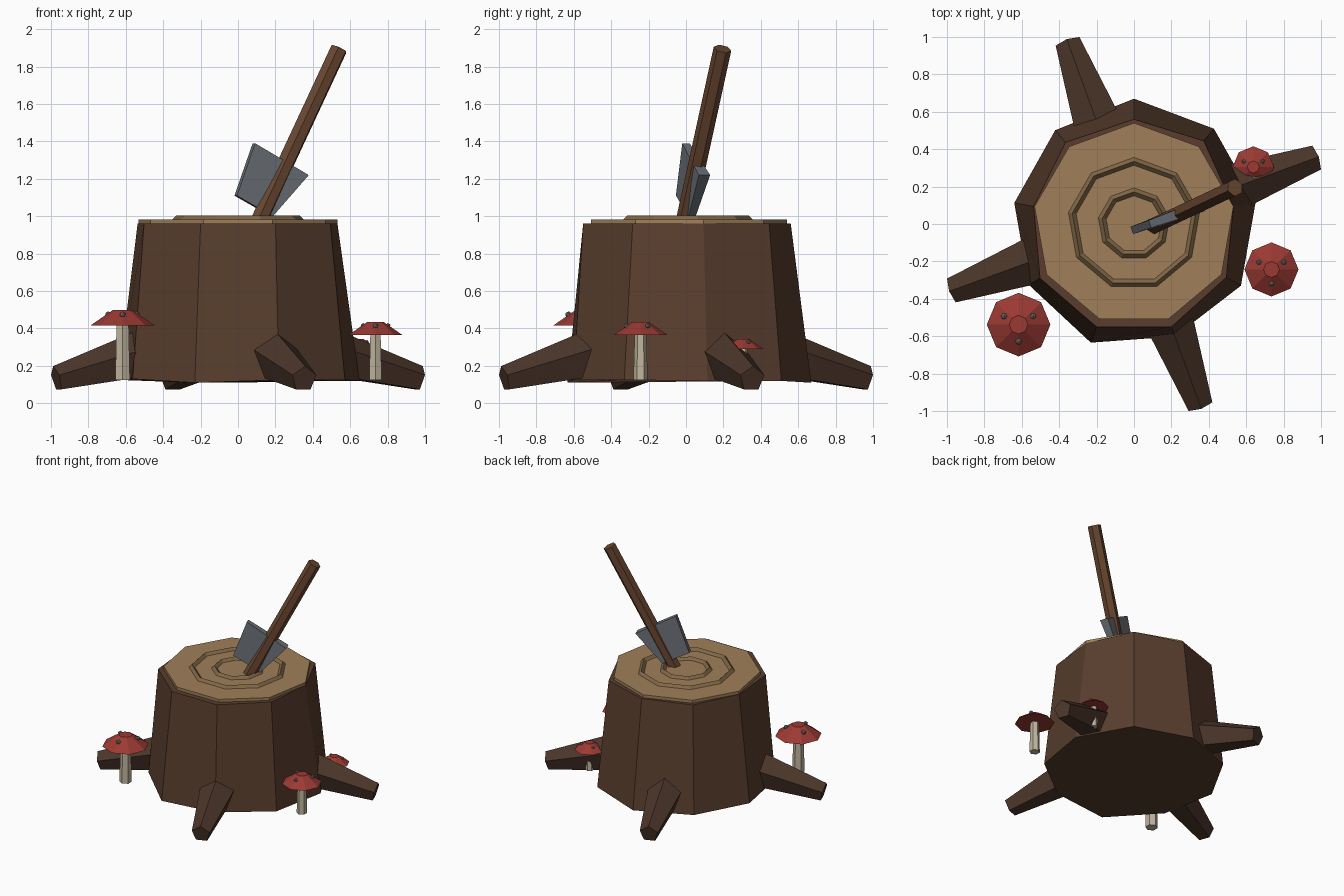
import bpy, bmesh, math
from mathutils import Vector

if "Cube" in bpy.data.objects:
    bpy.data.objects.remove(bpy.data.objects["Cube"])


def material(name, rgb):
    m = bpy.data.materials.new(name)
    m.diffuse_color = (*rgb, 1)
    m.use_nodes = True
    m.node_tree.nodes["Principled BSDF"].inputs["Base Color"].default_value = m.diffuse_color
    return m


bark = material("bark", (0.100, 0.048, 0.027))
root_bark = material("root_bark", (0.072, 0.037, 0.023))
cut_wood = material("cut_wood", (0.35, 0.215, 0.10))
ring_wood = material("ring_wood", (0.22, 0.135, 0.062))
handle_wood = material("handle_wood", (0.14, 0.062, 0.030))
steel = material("steel", (0.15, 0.165, 0.185))
red = material("red", (0.33, 0.042, 0.032))
cream = material("cream", (0.52, 0.46, 0.34))


def loft(name, rings, mat):
    """Closed flat-faced solid skinned over rings of equal vertex count."""
    bm = bmesh.new()
    loops = [[bm.verts.new(p) for p in ring] for ring in rings]
    n = len(loops[0])
    for a, b in zip(loops, loops[1:]):
        for i in range(n):
            j = (i + 1) % n
            bm.faces.new((a[i], a[j], b[j], b[i]))
    bm.faces.new(loops[0])
    bm.faces.new(loops[-1])
    bmesh.ops.recalc_face_normals(bm, faces=bm.faces)
    mesh = bpy.data.meshes.new(name)
    bm.to_mesh(mesh)
    bm.free()
    ob = bpy.data.objects.new(name, mesh)
    bpy.context.collection.objects.link(ob)
    mesh.materials.append(mat)
    return ob


def polar(r, deg, z, c=(0, 0)):
    a = math.radians(deg)
    return Vector((c[0] + r * math.cos(a), c[1] + r * math.sin(a), z))


def ngon(n, r, z, c=(0, 0), start=90):
    return [polar(r, start + 360 * i / n, z, c) for i in range(n)]


def beam(name, p0, p1, r0, r1, n, mat):
    """Tapered n-sided beam with one corner facing up."""
    p0, p1 = Vector(p0), Vector(p1)
    d = (p1 - p0).normalized()
    side = d.cross(Vector((0, 0, 1))).normalized()
    up = side.cross(d)
    ts = [2 * math.pi * i / n for i in range(n)]
    rings = [[p + r * (up * math.cos(t) + side * math.sin(t)) for t in ts]
             for p, r in ((p0, r0), (p1, r1))]
    return loft(name, rings, mat)


# Nine-sided stump with slightly uneven radii
base_r = [.67, .655, .65, .65, .675, .64, .66, .66, .665]
top_r = [.56, .57, .545, .58, .585, .585, .57, .54, .58]
base_z = [.11, .12, .125, .13, .11, .125, .125, .12, .12]
loft("stump", [[polar(r, 90 + 40 * i, z) for i, (r, z) in enumerate(zip(base_r, base_z))],
               [polar(r, 90 + 40 * i, .96) for i, r in enumerate(top_r)]], bark)

# Cut face and growth rings
loft("cut_face", [ngon(9, .54, .95), ngon(9, .54, .983)], cut_wood)
for name, r in (("outer_growth_ring", .335), ("inner_growth_ring", .172)):
    bpy.ops.mesh.primitive_torus_add(location=(0, 0, .981), rotation=(0, 0, math.pi / 2),
                                     major_segments=9, minor_segments=4,
                                     major_radius=r, minor_radius=.023)
    bpy.context.object.name = name
    bpy.context.object.data.materials.append(ring_wood)

# Four five-sided roots
for i in range(4):
    a = 20 + 90 * i
    beam(f"root_{i + 1}", polar(.45, a, .28), polar(1.034, a, .13), .148, .071, 5, root_bark)

# Mushrooms: stem, faceted cap and three grey spots each
spot_grey = material("spot_grey", (0.2, 0.2, 0.19))
for k, (x, y, s, z) in enumerate([(-.617, -.538, 1, .417), (.735, -.243, .85, .365),
                                  (.638, .305, .65, .29)], 1):
    c = (x, y)
    loft(f"mushroom_stem_{k}", [ngon(6, .045 * s, .125, c), ngon(6, .037 * s, z + .02 * s, c)], cream)
    loft(f"mushroom_cap_{k}", [ngon(8, .17 * s, z, c), ngon(8, .05 * s, z + .083 * s, c)], red)
    for i in range(3):
        bpy.ops.mesh.primitive_ico_sphere_add(subdivisions=1, radius=.018 * s,
                                              location=polar(.09 * s, 30 + 120 * i, z + .057 * s, c))
        bpy.context.object.name = f"mushroom_spot_{k}_{i + 1}"
        bpy.context.object.data.materials.append(spot_grey)

# Axe handle leaning out of the stump
beam("axe_handle", (.10, -.012, .95), (.54, .195, 1.895), .048, .048, 6, handle_wood)

# Axe head: wedge profile in a vertical plane, thicker at the upper back corner
profile = [(-.012, 1.11, .021), (.085, 1.39, .021), (.368, 1.22, .032), (.18, 1.0, .02)]
normal = Vector((-.33, .944, 0))
loft("axe_head", [[Vector((x, .35 * x - .03, z)) + normal * (h * sgn) for x, z, h in profile]
                  for sgn in (-1, 1)], steel)
